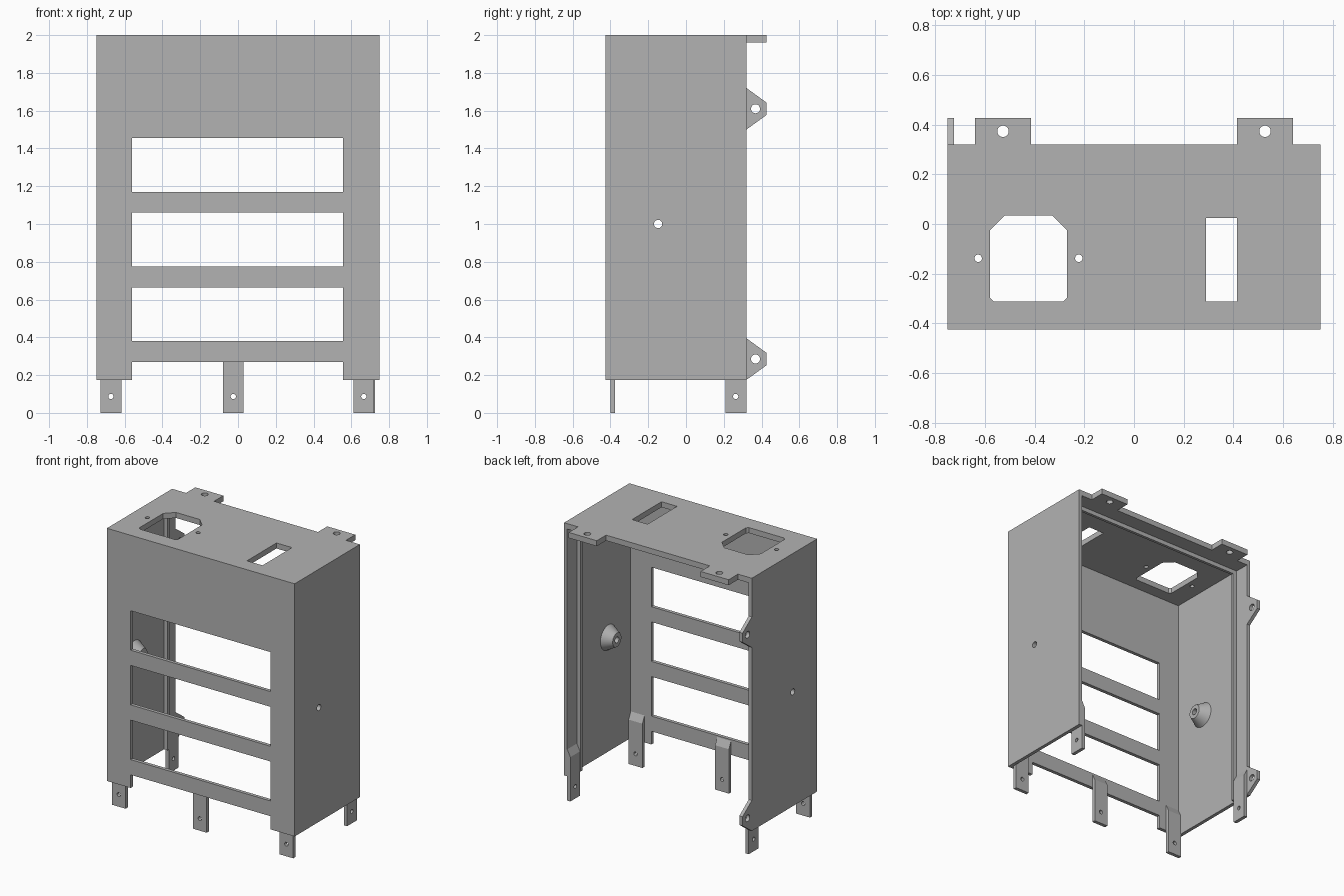
import bpy, bmesh, math
from mathutils import Matrix, Vector

cube = bpy.data.objects.get("Cube")
if cube:
    bpy.data.objects.remove(cube, do_unlink=True)

grey = bpy.data.materials.new("plain_grey")
grey.use_nodes = True
COLOUR = (0.45, 0.45, 0.45, 1)
grey.diffuse_color = COLOUR
grey.node_tree.nodes["Principled BSDF"].inputs["Base Color"].default_value = COLOUR


def add(name, bm):
    bmesh.ops.recalc_face_normals(bm, faces=bm.faces)
    mesh = bpy.data.meshes.new(name)
    bm.to_mesh(mesh)
    bm.free()
    mesh.materials.append(grey)
    obj = bpy.data.objects.new(name, mesh)
    bpy.context.collection.objects.link(obj)
    return obj


def place(axis, u, v, w):
    """Point from profile coordinates u, v and depth w along the axis."""
    return {"X": (w, u, v), "Y": (u, w, v), "Z": (u, v, w)}[axis]


def prism(name, axis, outline, a, b):
    bm = bmesh.new()
    face = bm.faces.new([bm.verts.new(place(axis, u, v, a)) for u, v in outline])
    ext = bmesh.ops.extrude_face_region(bm, geom=[face])
    moved = [g for g in ext["geom"] if isinstance(g, bmesh.types.BMVert)]
    bmesh.ops.translate(bm, verts=moved, vec=Vector(place(axis, 0, 0, b - a)))
    return add(name, bm)


def rect(u0, u1, v0, v1):
    return [(u0, v0), (u1, v0), (u1, v1), (u0, v1)]


def circle(u, v, r, n=24):
    return [(u + r * math.cos(i * math.tau / n), v + r * math.sin(i * math.tau / n))
            for i in range(n)]


def cut(obj, cutters):
    """Subtract the cutters, then discard them."""
    for c in cutters:
        mod = obj.modifiers.new("cut", "BOOLEAN")
        mod.operation, mod.solver, mod.object = "DIFFERENCE", "EXACT", c
    graph = bpy.context.evaluated_depsgraph_get()
    mesh = bpy.data.meshes.new_from_object(obj.evaluated_get(graph))
    obj.modifiers.clear()
    obj.data = mesh
    for c in cutters:
        bpy.data.objects.remove(c, do_unlink=True)
    return obj


W, FRONT, BACK, BASE, TOP = 0.75, -0.425, 0.32, 0.175, 2.0
WALL, ROOF = 0.025, 0.04
IN_X, IN_Y, IN_Z = W - WALL, FRONT + WALL, TOP - ROOF
BOSS_Y, BOSS_Z = -0.148, 1.0

# Housing: box open at the back and bottom
housing = prism("housing", "Z", rect(-W, W, FRONT, BACK), BASE, TOP)
cutters = [prism("void", "Z", rect(-IN_X, IN_X, IN_Y, 0.6), -0.2, IN_Z)]

# Front windows and the raised bottom edge
for z0, z1 in ((0.38, 0.665), (0.775, 1.06), (1.17, 1.455), (0, 0.27)):
    cutters.append(prism("window", "Y", rect(-0.56, 0.557, z0, z1), -0.6, -0.39))

# Roof openings: chamfered socket, its screw holes, and a slot
socket = [(-0.565, -0.312), (-0.285, -0.312), (-0.27, -0.297), (-0.27, -0.025),
          (-0.33, 0.035), (-0.52, 0.035), (-0.58, -0.025), (-0.58, -0.297)]
for outline in (socket, rect(0.29, 0.414, -0.312, 0.025),
                circle(-0.627, -0.138, 0.015), circle(-0.222, -0.138, 0.015)):
    cutters.append(prism("opening", "Z", outline, 1.9, 2.1))

# Side screw holes
cutters.append(prism("hole", "X", circle(BOSS_Y, BOSS_Z, 0.022), -1, 1))
cut(housing, cutters)

# Inner rib running round the sides and roof near the back
r = 0.03
prism("inner_rib", "Y",
      [(-IN_X, BASE), (-IN_X, IN_Z), (IN_X, IN_Z), (IN_X, BASE),
       (IN_X - r, BASE), (IN_X - r, IN_Z - r), (r - IN_X, IN_Z - r), (r - IN_X, BASE)],
      0.19, 0.21)

# Conical screw bosses inside both walls
for side, label in ((1, "left"), (-1, "right")):
    bm = bmesh.new()
    height = 0.07
    turn = Matrix.Rotation(-side * math.pi / 2, 4, "Y")
    shift = Matrix.Translation((side * (IN_X - height / 2), BOSS_Y, BOSS_Z))
    bmesh.ops.create_cone(bm, cap_ends=True, segments=32, radius1=0.09,
                          radius2=0.05, depth=height, matrix=shift @ turn)
    boss = add(label + "_boss", bm)
    cut(boss, [prism("hole", "X", circle(BOSS_Y, BOSS_Z, 0.022), -1, 1)])
    bpy.ops.object.select_all(action="DESELECT")
    boss.select_set(True)
    bpy.context.view_layer.objects.active = boss
    bpy.ops.object.shade_smooth_by_angle(angle=math.radians(30))

# Bottom tabs, tapered at the top towards the wall
TAB, TAPER, HOLE_Z = 0.37, 0.32, 0.087


def tab_profile(wall, inner):
    return [(wall, 0), (inner, 0), (inner, TAPER), (wall, TAB)]


for label, x in (("right", -0.673), ("middle", -0.025), ("left", 0.666)):
    tab = prism("front_tab_" + label, "X", tab_profile(IN_Y, IN_Y + WALL),
                x - 0.055, x + 0.055)
    cut(tab, [prism("hole", "Y", circle(x, HOLE_Z, 0.014), -0.6, 0)])
for label, side in (("left", 1), ("right", -1)):
    tab = prism("side_tab_" + label, "Y",
                tab_profile(side * IN_X, side * (IN_X - WALL)), 0.21, BACK)
    cut(tab, [prism("hole", "X", circle(0.263, HOLE_Z, 0.014), -1, 1)])

# Rear roof tabs
for label, side in (("left", 1), ("right", -1)):
    x = side * 0.527
    tab = prism("roof_tab_" + label, "Z", rect(x - 0.112, x + 0.112, BACK, 0.426), IN_Z, TOP)
    cut(tab, [prism("hole", "Z", circle(x, 0.373, 0.023), 1.9, 2.1)])

# Hinge ears on the rear edge of the right wall
for label, z in (("lower", 0.285), ("upper", 1.61)):
    ear = prism("ear_" + label, "X",
                [(BACK, z - 0.11), (0.426, z - 0.033), (0.426, z + 0.033), (BACK, z + 0.11)],
                -W, -IN_X)
    cut(ear, [prism("hole", "X", circle(0.368, z, 0.024), -1, 0)])
